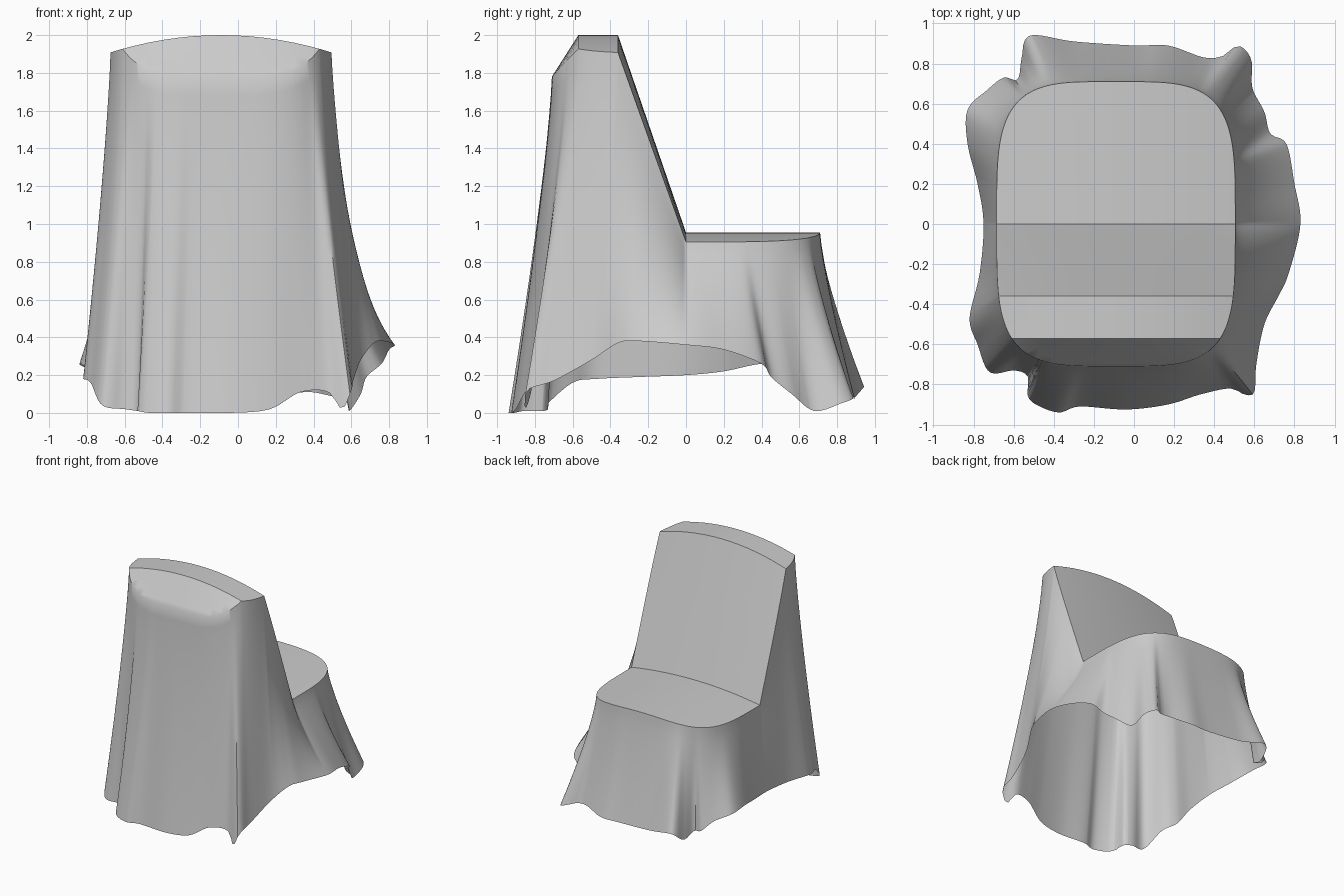
import bpy, bmesh, math
from mathutils import Vector

if "Cube" in bpy.data.objects:
    bpy.data.objects.remove(bpy.data.objects["Cube"])

CX, A, B = -0.09, 0.595, 0.71       # centre and half sizes of the upper outline
ROWS = 18

# Hem of the draped skirt, counter-clockwise from +x
HEM = [(.83, 0, .36), (.80, .2, .335), (.76, .4, .26), (.68, .45, .19), (.65, .56, .1),
       (.59, .68, .01), (.585, .82, .05), (.52, .89, .08), (.45, .84, .1), (.35, .83, .11),
       (.17, .89, .08), (0, .89, .08), (-.3, .91, .1), (-.52, .94, .14), (-.56, .83, .06),
       (-.58, .72, .1), (-.65, .73, .12), (-.73, .67, .2), (-.83, .57, .25), (-.83, .4, .26),
       (-.78, .2, .22), (-.75, 0, .2), (-.77, -.25, .19), (-.82, -.47, .18), (-.78, -.6, .16),
       (-.72, -.74, .04), (-.60, -.73, .02), (-.53, -.76, .01), (-.53, -.86, .01),
       (-.47, -.91, 0), (-.37, -.94, 0), (-.27, -.91, 0), (-.04, -.925, 0), (.17, -.9, .02),
       (.33, -.85, .11), (.48, -.82, .11), (.55, -.85, .02), (.60, -.84, .12),
       (.61, -.7, .17), (.65, -.5, .28), (.72, -.36, .37), (.77, -.25, .38)]


def smooth_loop(points, steps):
    """Closed Catmull-Rom curve through the points."""
    p = [Vector(q) for q in points]
    out = []
    for i in range(len(p)):
        a, b, c, d = (p[(i + k) % len(p)] for k in (-1, 0, 1, 2))
        for j in range(steps):
            t = j / steps
            out.append(.5 * (2 * b + (c - a) * t + (2 * a - 5 * b + 4 * c - d) * t * t
                             + (3 * b - a - 3 * c + d) * t ** 3))
    return out


def angle(v):
    return math.atan2(v.y, v.x - CX) % math.tau


def top_height(x, y):
    """Domed seat, sloping backrest and rounded top edge."""
    u2 = ((x - CX) / A) ** 2
    seat, peak = .955 - .05 * u2, 2.0 - .095 * u2
    if y >= 0:
        return seat
    if y >= -.36:
        t = -y / .36
        return seat + (peak - seat) * t
    return peak - 1.57 * max(0, -.57 - y) * (1 - .35 * u2)


hem = sorted(((angle(v), math.hypot(v.x - CX, v.y), v.z) for v in smooth_loop(HEM, 6)))
hem = [(hem[-1][0] - math.tau, *hem[-1][1:])] + hem + [(hem[0][0] + math.tau, *hem[0][1:])]


def hem_at(ang):
    for p, q in zip(hem, hem[1:]):
        if p[0] <= ang <= q[0]:
            t = (ang - p[0]) / max(q[0] - p[0], 1e-9)
            r, z = p[1] + (q[1] - p[1]) * t, p[2] + (q[2] - p[2]) * t
            return Vector((CX + r * math.cos(ang), r * math.sin(ang), max(z, 0)))


# Upper surface: rounded-square disc, sliced into a grid and lifted
bm = bmesh.new()
ring = []
N = 288
for i in range(N):
    a = math.tau * i / N
    r = (abs(math.cos(a) / A) ** 4 + abs(math.sin(a) / B) ** 4) ** -.25
    ring.append(bm.verts.new((CX + r * math.cos(a), r * math.sin(a), 0)))
bm.faces.new(ring)


def slice_at(co, no):
    bmesh.ops.bisect_plane(bm, geom=bm.verts[:] + bm.edges[:] + bm.faces[:],
                           plane_co=co, plane_no=no, dist=1e-4)


for y in (.45, .2, 0, -.12, -.24, -.36, -.46, -.57, -.62, -.66, -.69):
    slice_at((0, y, 0), (0, 1, 0))
for i in range(-7, 8):
    slice_at((CX + i * .078, 0, 0), (1, 0, 0))
rim = sorted((v for v in bm.verts if v.is_boundary), key=lambda v: angle(v.co))
for v in bm.verts:
    v.co.z = top_height(v.co.x, v.co.y)

# Skirt: each rim point falls to the hem, flaring as it drops
columns = []
for v in rim:
    low = hem_at(angle(v.co))
    col = [v]
    for k in range(1, ROWS + 1):
        s = k / ROWS
        f = s ** 1.25
        col.append(bm.verts.new((v.co.x + (low.x - v.co.x) * f,
                                 v.co.y + (low.y - v.co.y) * f,
                                 v.co.z + (low.z - v.co.z) * s)))
    columns.append(col)
for i, c in enumerate(columns):
    d = columns[(i + 1) % len(columns)]
    for k in range(ROWS):
        bm.faces.new((c[k], c[k + 1], d[k + 1], d[k]))
bmesh.ops.triangulate(bm, faces=[f for f in bm.faces if len(f.verts) > 4])
bmesh.ops.recalc_face_normals(bm, faces=bm.faces)

mesh = bpy.data.meshes.new("draped_chair_cover")
bm.to_mesh(mesh)
bm.free()
cover = bpy.data.objects.new("draped_chair_cover", mesh)
bpy.context.collection.objects.link(cover)
bpy.context.view_layer.objects.active = cover
cover.select_set(True)
bpy.ops.object.shade_smooth_by_angle(angle=math.radians(42))
